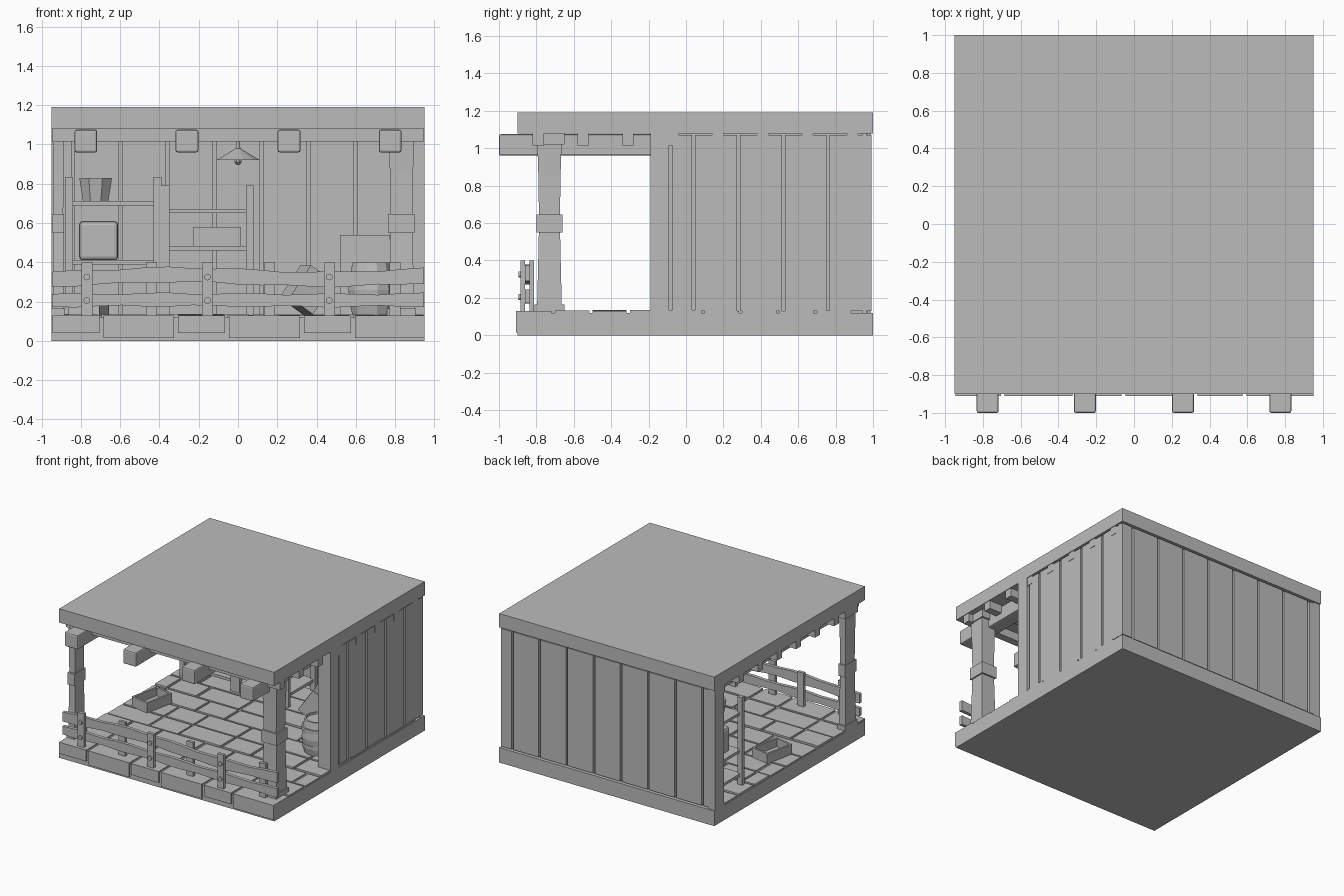
import bpy, bmesh, math, random
from mathutils import Matrix, Vector

random.seed(4)
old = bpy.data.objects.get("Cube")
if old:
    bpy.data.objects.remove(old, do_unlink=True)

grey = bpy.data.materials.new("plain_grey")
grey.use_nodes = True
GREY = (0.5, 0.5, 0.5, 1)
grey.diffuse_color = GREY
grey.node_tree.nodes["Principled BSDF"].inputs["Base Color"].default_value = GREY


def finish(name, bm):
    bmesh.ops.recalc_face_normals(bm, faces=bm.faces)
    mesh = bpy.data.meshes.new(name)
    bm.to_mesh(mesh)
    bm.free()
    mesh.materials.append(grey)
    ob = bpy.data.objects.new(name, mesh)
    bpy.context.collection.objects.link(ob)
    return ob


def boxes(name, spans, bevel=0):
    """One object from boxes given as (x0, x1, y0, y1, z0, z1)."""
    bm = bmesh.new()
    for x0, x1, y0, y1, z0, z1 in spans:
        m = Matrix.Translation(((x0 + x1) / 2, (y0 + y1) / 2, (z0 + z1) / 2))
        bmesh.ops.create_cube(bm, size=1, matrix=m @ Matrix.Diagonal((x1 - x0, y1 - y0, z1 - z0, 1)))
    ob = finish(name, bm)
    if bevel:
        mod = ob.modifiers.new("edges", 'BEVEL')
        mod.width = bevel
        mod.segments = 2
    return ob


def loft(name, rings):
    """Skin a list of equal-length point rings and cap both ends."""
    bm = bmesh.new()
    loops = [[bm.verts.new(p) for p in ring] for ring in rings]
    n = len(loops[0])
    for a, b in zip(loops, loops[1:]):
        for i in range(n):
            bm.faces.new((a[i], a[(i + 1) % n], b[(i + 1) % n], b[i]))
    bm.faces.new(loops[0])
    bm.faces.new(loops[-1])
    return finish(name, bm)


def turned(name, x, y, profile, sides):
    rings = []
    for r, z in profile:
        angles = [math.tau * (i + 0.5) / sides for i in range(sides)]
        rings.append([(x + r * math.cos(a), y + r * math.sin(a), z) for a in angles])
    return loft(name, rings)


def tray(name, centre, size, turn=(0, 0, 0), wall=0.015):
    """Open box made of a bottom and four sides."""
    w, d, h = (s / 2 for s in size)
    ob = boxes(name, [
        (-w, w, -d, d, -h, -h + wall),
        (-w, w, -d, -d + wall, -h, h), (-w, w, d - wall, d, -h, h),
        (-w, -w + wall, -d, d, -h, h), (w - wall, w, -d, d, -h, h)])
    ob.location = centre
    ob.rotation_euler = turn
    return ob


FLOOR = 0.13
TOP = 1.07

# Roof and floor slabs
boxes("roof_slab", [(-0.95, 0.95, -0.9, 1, 1.08, 1.19)])
boxes("floor_slab", [(-0.95, 0.95, -0.9, 1, 0, 0.12)])

# Front edge stones and staggered floor paving
widths = (0.24, 0.36)
stones = []
x = -0.945
for i in range(6):
    w = widths[i % 2]
    stones.append((x, min(x + w, 0.95), -0.91, -0.72, 0.04 - 0.025 * (i % 2), FLOOR))
    x += w + 0.02
boxes("front_edge_stones", stones)
paving = []
for row in range(8):
    y = -0.7 + row * 0.2
    x = -0.945 - 0.13 * (row % 3)
    i = row
    while x < 0.93:
        w = widths[i % 2]
        x0, x1 = max(x, -0.945), min(x + w, 0.945)
        if x1 - x0 > 0.03:
            paving.append((x0, x1, y, y + 0.183, 0.11, FLOOR + random.uniform(-0.002, 0.006)))
        x += w + 0.02
        i += 1
boxes("floor_paving", paving)

# Plank walls at the back and on one side, with corner and end posts
seams = [-0.95] + [-0.84 + 0.24 * i for i in range(8)] + [0.95]
back = [(-0.94, 0.94, 0.945, 0.965, FLOOR - 0.02, 1.09)]
back += [(a + 0.008, b - 0.008, 0.92, 0.99, FLOOR, TOP) for a, b in zip(seams, seams[1:])]
boxes("back_wall", back)
seams = [-0.08, 0.04, 0.28, 0.52, 0.76, 1.0]
side = [(0.9, 0.92, -0.15, 0.97, FLOOR - 0.02, 1.09)]
side += [(0.87, 0.942, a + 0.008, b - 0.008, FLOOR, TOP) for a, b in zip(seams, seams[1:])]
boxes("side_wall", side)
boxes("wall_end_posts", [(0.84, 0.95, -0.19, -0.09, 0.12, 1.08), (-0.95, -0.89, 0.88, 0.99, 0.12, 1.08)])

# Ceiling beams running front to back, with cross joists above
boxes("ceiling_beams", [(c - 0.058, c + 0.058, -1, 0.95, 0.96, 1.075)
                        for c in (-0.775, -0.26, 0.26, 0.775)], 0.01)
boxes("cross_joists", [(-0.945, 0.945, y - 0.03, y + 0.03, 1.015, 1.085)
                       for y in [-0.79 + 0.24 * i for i in range(8)]])


# Front posts with waist, band, foot and cap
def post(name, x0, x1):
    y = -0.73
    c, h = (x0 + x1) / 2, (x1 - x0) / 2
    rings = []
    for z, s in ((FLOOR, 0.98), (0.35, 0.9), (0.6, 0.82), (0.85, 0.87), (TOP + 0.01, 0.98)):
        rings.append([(c + sx * h * s, y + sy * 0.068 * s, z)
                      for sx, sy in ((-1, -1), (1, -1), (1, 1), (-1, 1))])
    loft(name, rings)
    boxes(name + "_trim", [
        (x0, x1, y - 0.07, y + 0.07, 0.55, 0.645),
        (x0 - 0.005, x1 + 0.005, y - 0.08, y + 0.08, 0.12, 0.165),
        (x0 - 0.005, x1 + 0.005, y - 0.08, y + 0.08, 1.02, 1.085)])


post("right_hand_post", 0.765, 0.9)
post("half_post", -0.945, -0.885)


# Fence: uneven rails, posts on both faces and round bolts
def rail(name, z, half, wave):
    rings = []
    for i in range(17):
        x = -0.948 + 1.896 * i / 16
        m = z + wave * math.sin(x * 4.2 + 2.9)
        h = half + 0.005 * math.sin(i * 1.7)
        rings.append([(x, y, m + dz) for y, dz in ((-0.862, -h), (-0.835, -h), (-0.835, h), (-0.862, h))])
    loft(name, rings)


rail("upper_rail", 0.325, 0.037, 0.012)
rail("lower_rail", 0.208, 0.032, 0.002)
front_x = (-0.77, -0.155, 0.465)
rear_x = (-0.44, 0.16, 0.8)
boxes("fence_posts",
      [(c - 0.028, c + 0.028, -0.885, -0.86, 0.12, 0.4) for c in front_x]
      + [(c - 0.028, c + 0.028, -0.837, -0.813, 0.12, 0.4) for c in rear_x])
bm = bmesh.new()
for c in front_x:
    for z in (0.325, 0.205):
        m = Matrix.Translation((c, -0.888, z)) @ Matrix.Rotation(math.pi / 2, 4, 'X')
        bmesh.ops.create_cone(bm, cap_ends=True, segments=12, radius1=0.017, radius2=0.017, depth=0.016, matrix=m)
finish("fence_bolts", bm)


# Storage racks against the back wall
def rack(name, x0, x1, top, shelves):
    parts = [(c - 0.02, c + 0.02, y, y + 0.03, FLOOR, top) for c in (x0, x1) for y in (0.52, 0.86)]
    parts += [(x0, x1, 0.53, 0.88, z, z + 0.022) for z in shelves]
    boxes(name, parts)


rack("tall_rack", -0.86, -0.41, 0.835, (0.2, 0.39, 0.69))
rack("low_rack", -0.37, 0.06, 0.79, (0.2, 0.46, 0.65))
turned("shelf_bucket", -0.725, 0.68, ((0.07, 0.712), (0.09, 0.83), (0.078, 0.83), (0.06, 0.725)), 8)
boxes("shelf_sack", [(-0.81, -0.61, 0.6, 0.8, 0.41, 0.61)], 0.02)
tray("shelf_box", (-0.107, 0.68, 0.53), (0.245, 0.2, 0.1))

# Floor clutter
tray("floor_box", (-0.76, 0, 0.17), (0.16, 0.25, 0.08), (0, 0, -0.2))
tray("leaning_crate", (0.35, 0.5, 0.26), (0.15, 0.18, 0.2), (0, 0.6, 0.3))
boxes("back_crate", [(0.52, 0.775, 0.62, 0.87, FLOOR, 0.54)])
turned("barrel", 0.68, 0.04, ((0.1, FLOOR), (0.112, 0.18), (0.122, 0.26), (0.112, 0.34),
                              (0.1, 0.4), (0.088, 0.4), (0.088, 0.385)), 12)
for i, (z, r) in enumerate(((0.185, 0.12), (0.315, 0.122))):
    turned("barrel_hoop_%d" % (i + 1), 0.68, 0.04, ((r, z), (r, z + 0.03)), 12)

# Hanging lamp
turned("lamp_shade", 0, 0.2, ((0.115, 0.92), (0.012, 0.98), (0.008, 1.08), (0.004, 1.08),
                              (0.004, 0.97), (0.1, 0.92)), 12)
turned("lamp_bulb", 0, 0.2, ((0.008, 0.895), (0.02, 0.91), (0.02, 0.93), (0.01, 0.96)), 8)
